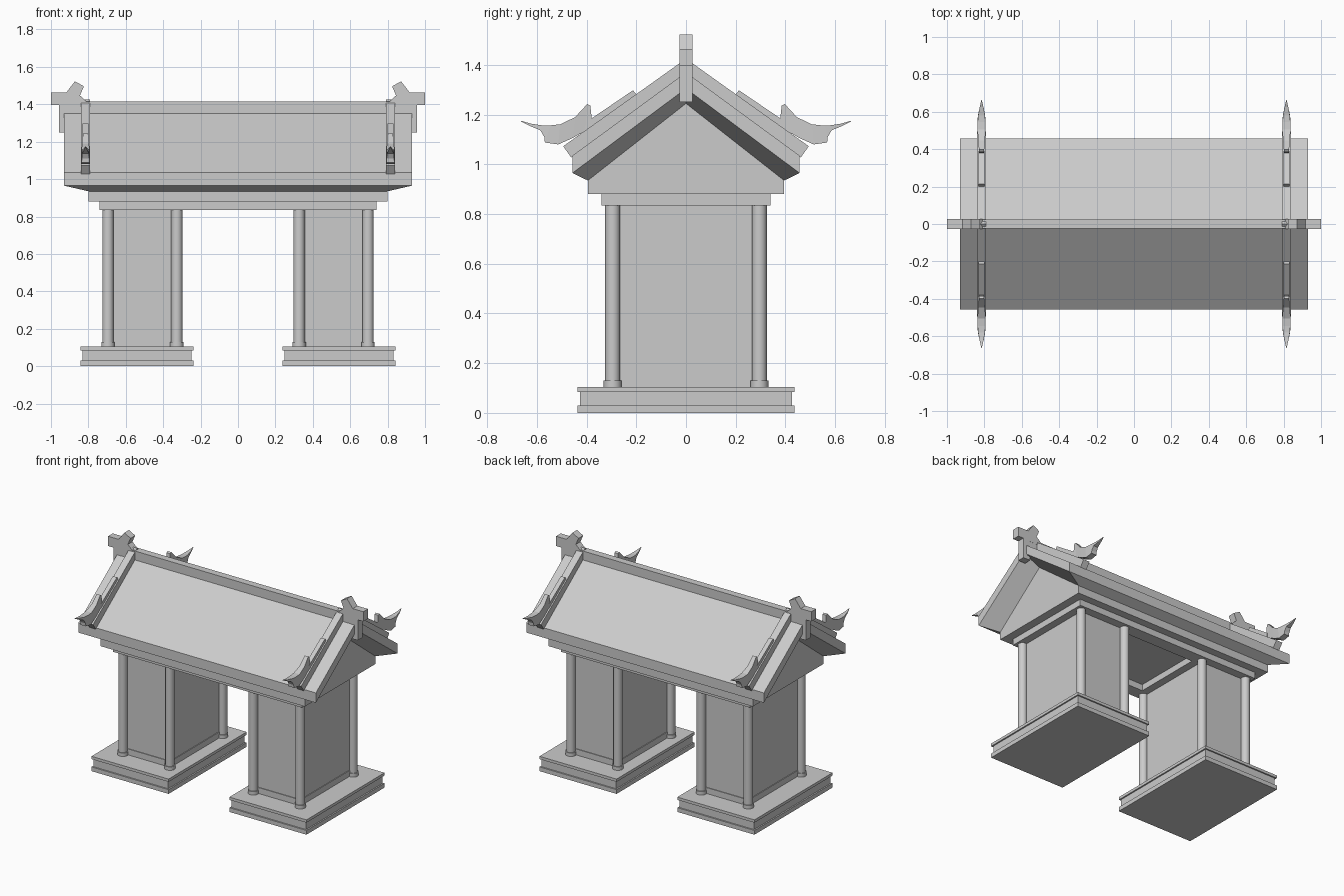
import bpy, bmesh
from mathutils import Vector

cube = bpy.data.objects.get("Cube")
if cube:
    bpy.data.objects.remove(cube, do_unlink=True)

stone = bpy.data.materials.new("grey stone")
stone.use_nodes = True
GREY = (0.6, 0.6, 0.6, 1)
stone.diffuse_color = GREY
stone.node_tree.nodes["Principled BSDF"].inputs["Base Color"].default_value = GREY


def finish(name, bm):
    bmesh.ops.recalc_face_normals(bm, faces=bm.faces)
    mesh = bpy.data.meshes.new(name)
    bm.to_mesh(mesh)
    bm.free()
    mesh.materials.append(stone)
    ob = bpy.data.objects.new(name, mesh)
    bpy.context.collection.objects.link(ob)
    return ob


def box(name, x0, x1, y0, y1, z0, z1):
    bm = bmesh.new()
    bmesh.ops.create_cube(bm, size=1)
    for v in bm.verts:
        v.co = ((x0 + x1) / 2 + v.co.x * (x1 - x0),
                (y0 + y1) / 2 + v.co.y * (y1 - y0),
                (z0 + z1) / 2 + v.co.z * (z1 - z0))
    return finish(name, bm)


def prism(name, points, direction):
    """Extrude a closed 3D outline along a direction."""
    bm = bmesh.new()
    face = bm.faces.new([bm.verts.new(p) for p in points])
    out = bmesh.ops.extrude_face_region(bm, geom=[face])
    moved = [g for g in out["geom"] if isinstance(g, bmesh.types.BMVert)]
    bmesh.ops.translate(bm, verts=moved, vec=Vector(direction))
    return finish(name, bm)


def strip(name, x, side, sections):
    """Loft of (top y, top z, bottom y, bottom z, half width) sections."""
    bm = bmesh.new()
    rings = []
    for ty, tz, by, bz, w in sections:
        rings.append([bm.verts.new((x + dx, side * y, z)) for dx, y, z in
                      ((-w, ty, tz), (w, ty, tz), (w, by, bz), (-w, by, bz))])
    for a, b in zip(rings, rings[1:]):
        for i in range(4):
            j = (i + 1) % 4
            bm.faces.new((a[i], a[j], b[j], b[i]))
    bm.faces.new(rings[0])
    bm.faces.new(rings[-1])
    return finish(name, bm)


def cylinder(name, x, y, z0, z1, radius):
    bm = bmesh.new()
    bmesh.ops.create_cone(bm, cap_ends=True, segments=24, radius1=radius,
                          radius2=radius, depth=z1 - z0)
    bmesh.ops.translate(bm, verts=bm.verts, vec=(x, y, (z0 + z1) / 2))
    ob = finish(name, bm)
    bpy.ops.object.select_all(action="DESELECT")
    ob.select_set(True)
    bpy.context.view_layer.objects.active = ob
    bpy.ops.object.shade_smooth_by_angle()


# Two piers: stepped base, plinth, wall, corner columns and cap
for label, s in (("left", 1), ("right", -1)):
    def block(part, half_x, half_y, z0, z1, mid=0.54):
        box(f"{label}_{part}", s * mid - half_x, s * mid + half_x,
            -half_y, half_y, z0, z1)

    block("base_foot", 0.302, 0.437, 0, 0.03)
    block("base_core", 0.292, 0.427, 0.03, 0.085)
    block("base_top", 0.302, 0.437, 0.085, 0.105)
    block("wall_plinth", 0.18, 0.285, 0.105, 0.147, 0.51)
    block("wall", 0.175, 0.28, 0.147, 0.84, 0.51)
    block("pier_cap", 0.23, 0.34, 0.835, 0.88, 0.51)
    for cx in (0.327, 0.695):
        for cy in (-0.295, 0.295):
            cylinder(f"{label}_column_foot", s * cx, cy, 0.105, 0.13, 0.036)
            cylinder(f"{label}_column", s * cx, cy, 0.13, 0.84, 0.03)

# Lintels over the opening
for label, s in (("back", 1), ("front", -1)):
    box(f"{label}_lintel", -0.74, 0.74, min(s * 0.25, s * 0.34),
        max(s * 0.25, s * 0.34), 0.835, 0.88)

# Gabled body under the roof
prism("gable_body", [(-0.80, y, z) for y, z in
      ((-0.395, 0.88), (-0.395, 0.935), (0, 1.245), (0.395, 0.935), (0.395, 0.88))],
      (1.6, 0, 0))

# Roof shell with sloping soffits running down to the body
bm = bmesh.new()
ends = []
for s in (-1, 1):
    top, low, inner = [
        [bm.verts.new((s * x, y, z)) for y, z in ((-half, eave), (0, peak), (half, eave))]
        for x, half, eave, peak in ((0.93, 0.457, 1.035, 1.37),
                                    (0.93, 0.457, 0.965, 1.305),
                                    (0.80, 0.395, 0.935, 1.245))]
    for a, b in ((top, low), (low, inner)):
        for i in (0, 1):
            bm.faces.new((a[i], a[i + 1], b[i + 1], b[i]))
    ends.append((top, low, inner))
(t0, l0, i0), (t1, l1, i1) = ends
for i in (0, 1):
    bm.faces.new((t0[i], t0[i + 1], t1[i + 1], t1[i]))
    bm.faces.new((i0[i], i0[i + 1], i1[i + 1], i1[i]))
for i in (0, 2):
    bm.faces.new((t0[i], t1[i], l1[i], l0[i]))
    bm.faces.new((l0[i], l1[i], i1[i], i0[i]))
finish("roof", bm)

# Ridge beam and its end ornaments
box("ridge", -0.90, 0.90, -0.025, 0.025, 1.33, 1.415)
ORNAMENT = ((0.81, 1.415), (0.845, 1.447), (0.824, 1.496), (0.872, 1.523),
            (0.917, 1.464), (1.0, 1.464), (1.0, 1.395), (0.957, 1.395),
            (0.957, 1.25), (0.90, 1.25), (0.90, 1.39), (0.81, 1.39))
for label, s in (("left", 1), ("right", -1)):
    prism(f"{label}_ridge_ornament", [(s * x, -0.026, z) for x, z in ORNAMENT],
          (0, 0.052, 0))

# Sloping ribs, raised rolls and upswept tails at both ends of each slope
TAIL = ((0.385, 1.236, 0.375, 1.15, 0.014), (0.397, 1.243, 0.405, 1.135, 0.014),
        (0.446, 1.19, 0.458, 1.105, 0.018), (0.506, 1.161, 0.514, 1.08, 0.022),
        (0.545, 1.157, 0.568, 1.088, 0.021), (0.56, 1.157, 0.570, 1.109, 0.020),
        (0.58, 1.157, 0.586, 1.137, 0.018), (0.625, 1.164, 0.625, 1.153, 0.010),
        (0.663, 1.175, 0.663, 1.172, 0.001))
for end, x in (("left", 0.815), ("right", -0.815)):
    for face, s in (("back", 1), ("front", -1)):
        name = f"{end}_{face}"
        strip(name + "_rib", x, s, ((0, 1.425, 0, 1.36, 0.025),
                                    (0.494, 1.073, 0.462, 1.028, 0.025)))
        strip(name + "_roll", x, s, ((0.213, 1.298, 0.195, 1.275, 0.016),
                                     (0.390, 1.178, 0.390, 1.13, 0.016)))
        strip(name + "_tail", x, s, TAIL)
